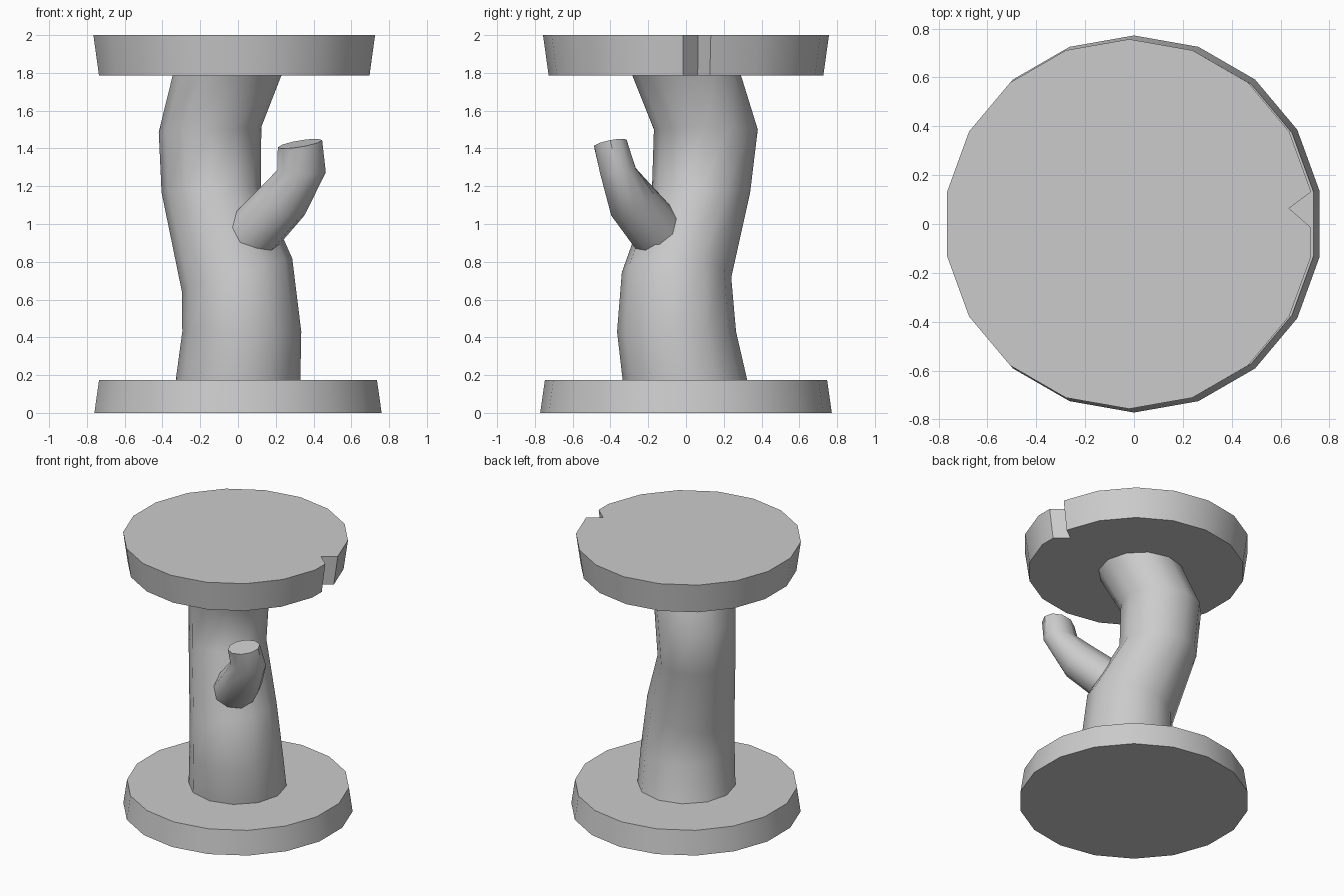
import bpy, bmesh
from math import sin, cos, radians, pi
from mathutils import Vector

if "Cube" in bpy.data.objects:
    bpy.data.objects.remove(bpy.data.objects["Cube"])


def loft(name, rings):
    """Bridge a list of point rings, cap both ends, smooth the sides."""
    bm = bmesh.new()
    vs = [[bm.verts.new(p) for p in ring] for ring in rings]
    n = len(vs[0])
    for a, b in zip(vs, vs[1:]):
        for i in range(n):
            j = (i + 1) % n
            bm.faces.new((a[i], a[j], b[j], b[i]))
    bm.faces.new(vs[0][::-1])
    bm.faces.new(vs[-1])
    bmesh.ops.recalc_face_normals(bm, faces=bm.faces)
    me = bpy.data.meshes.new(name)
    bm.to_mesh(me)
    bm.free()
    ob = bpy.data.objects.new(name, me)
    bpy.context.collection.objects.link(ob)
    bpy.ops.object.select_all(action='DESELECT')
    ob.select_set(True)
    bpy.context.view_layer.objects.active = ob
    bpy.ops.object.shade_smooth_by_angle(angle=radians(42))
    return ob


def tube(name, stations, sides=12):
    """Stations: (centre, ring normal, radius x, radius y)."""
    rings = []
    for c, n, rx, ry in stations:
        q = Vector((0, 0, 1)).rotation_difference(Vector(n).normalized())
        rings.append([Vector(c) + q @ Vector((rx * cos(2 * pi * i / sides),
                                              ry * sin(2 * pi * i / sides), 0))
                      for i in range(sides)])
    return loft(name, rings)


def disc_ring(r, z, cx=0.0, notch=False):
    pts = [(cx + r * cos(radians(10 + 20 * i)), r * sin(radians(10 + 20 * i)), z)
           for i in range(18)]
    if notch:  # V-shaped chip in the +x edge
        pts += [(cx + r * 0.985, -r * 0.02, z), (cx + r * 0.865, r * 0.085, z)]
    return pts


# Round base
loft("base", [disc_ring(0.772, 0), disc_ring(0.747, 0.175)])

# Chipped top plate
loft("top_plate", [disc_ring(0.727, 1.785, -0.02, True),
                   disc_ring(0.757, 2.0, -0.02, True)])

# Bent trunk
tube("trunk", [
    ((0, -0.005, 0.17), (0, 0, 1), 0.33, 0.33),
    ((0.02, -0.05, 0.43), (0, 0, 1), 0.315, 0.315),
    ((-0.005, -0.05, 0.73), (-0.3, 0.05, 1), 0.305, 0.29),
    ((-0.142, 0.08, 1.18), (-0.05, 0.05, 1), 0.263, 0.26),
    ((-0.148, 0.105, 1.5), (-0.05, 0, 1), 0.272, 0.275),
    ((-0.057, 0.002, 1.79), (0, 0, 1), 0.288, 0.288),
])

# Broken-off branch
tube("branch", [
    ((0.05, -0.12, 0.92), (0.54, -0.45, 0.72), 0.15, 0.15),
    ((0.235, -0.285, 1.12), (0.5, -0.4, 0.73), 0.14, 0.135),
    ((0.337, -0.36, 1.28), (0.05, -0.15, 1), 0.128, 0.1),
    ((0.328, -0.40, 1.425), (-0.17, -0.2, 1), 0.119, 0.092),
], 10)
